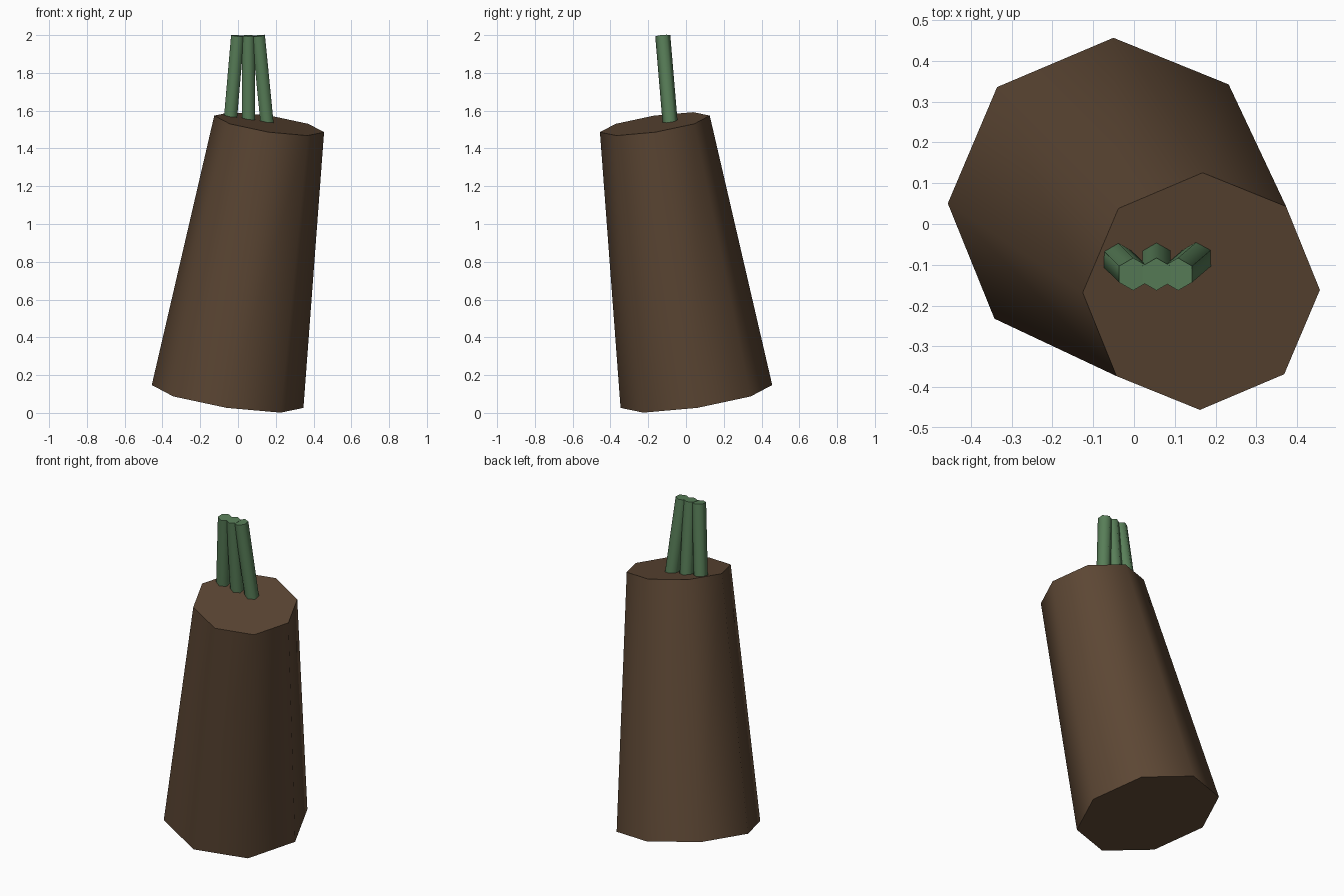
import bpy, bmesh
from math import sin, cos, tau, radians
from mathutils import Vector

if "Cube" in bpy.data.objects:
    bpy.data.objects.remove(bpy.data.objects["Cube"])


def material(name, color):
    m = bpy.data.materials.new(name)
    m.diffuse_color = (*color, 1)
    m.use_nodes = True
    m.node_tree.nodes["Principled BSDF"].inputs["Base Color"].default_value = m.diffuse_color
    return m


def tapered_rod(name, start, end, r_start, r_end, sides, mat):
    """Closed, tilted, tapered prism whose ends are square to its axis."""
    start, end = Vector(start), Vector(end)
    rot = Vector((0, 0, 1)).rotation_difference(end - start)
    bm = bmesh.new()
    rings = []
    for centre, r in ((start, r_start), (end, r_end)):
        ring = []
        for i in range(sides):
            a = tau * i / sides + tau / 4
            ring.append(bm.verts.new(centre + rot @ Vector((r * cos(a), r * sin(a), 0))))
        rings.append(ring)
    low, high = rings
    for i in range(sides):
        j = (i + 1) % sides
        bm.faces.new((low[i], low[j], high[j], high[i]))
    bm.faces.new(high)
    bm.faces.new(low[::-1])
    mesh = bpy.data.meshes.new(name)
    bm.to_mesh(mesh)
    bm.free()
    mesh.materials.append(mat)
    ob = bpy.data.objects.new(name, mesh)
    bpy.context.collection.objects.link(ob)
    bpy.ops.object.select_all(action='DESELECT')
    ob.select_set(True)
    bpy.context.view_layer.objects.active = ob
    bpy.ops.object.shade_smooth_by_angle(angle=radians(65))
    return ob


brown = material("bark_brown", (0.107, 0.062, 0.034))
green = material("stem_green", (0.098, 0.21, 0.098))

# Leaning eight-sided trunk
tapered_rod("trunk", (-0.055, 0.055, 0.087), (0.165, -0.165, 1.53), 0.406, 0.294, 8, brown)

# Three stems converging upward, rooted just inside the trunk top
for side, x_low, x_high in (("left", -0.045, -0.002),
                            ("middle", 0.055, 0.055),
                            ("right", 0.157, 0.108)):
    tapered_rod(f"stem_{side}", (x_low, -0.081, 1.50), (x_high, -0.123, 1.997),
                0.04, 0.04, 6, green)
